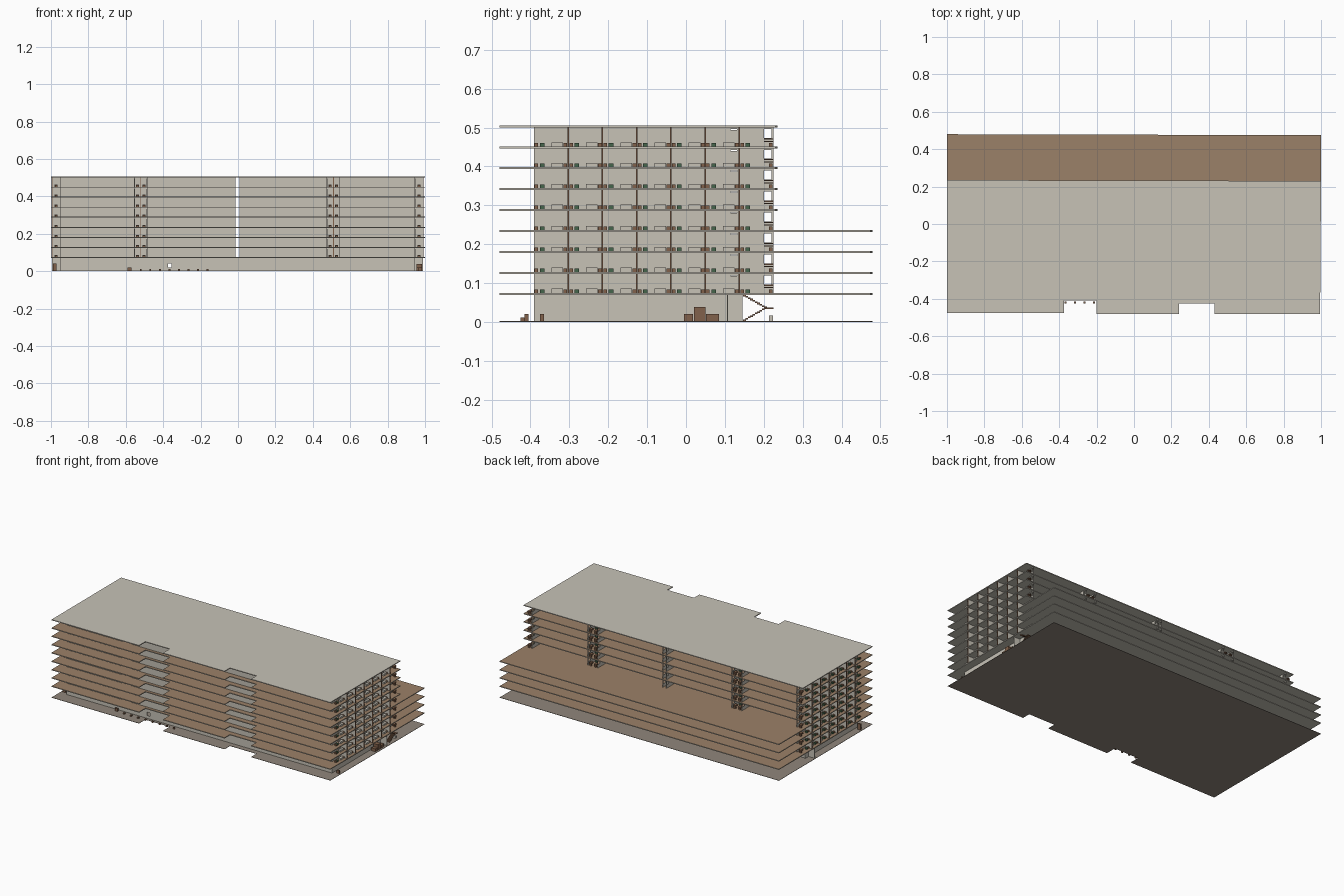
import bpy, bmesh

cube = bpy.data.objects.get("Cube")
if cube:
    bpy.data.objects.remove(cube)


def material(name, rgb):
    m = bpy.data.materials.new(name)
    m.use_nodes = True
    m.diffuse_color = (*rgb, 1)
    m.node_tree.nodes["Principled BSDF"].inputs["Base Color"].default_value = (*rgb, 1)
    return m


beige = material("beige plaster", (.57, .54, .47))
brown = material("brown floor", (.33, .22, .14))
stone = material("ground stone", (.28, .24, .20))
wood = material("dark wood", (.22, .12, .07))
green = material("plant green", (.06, .13, .07))

parts = {}


def box(part, mat, x0, x1, y0, y1, z0, z1):
    """Add one box to the named part."""
    bm = parts.setdefault(part, (bmesh.new(), mat))[0]
    v = [bm.verts.new((x, y, z)) for z in (z0, z1)
         for x, y in ((x0, y0), (x1, y0), (x1, y1), (x0, y1))]
    bm.faces.new(v[3::-1])
    bm.faces.new(v[4:])
    for i in range(4):
        j = (i + 1) % 4
        bm.faces.new((v[i], v[j], v[j + 4], v[i + 4]))


def finish(name, bm, mats):
    mesh = bpy.data.meshes.new(name)
    bm.to_mesh(mesh)
    bm.free()
    for m in mats:
        mesh.materials.append(m)
    ob = bpy.data.objects.new(name, mesh)
    bpy.context.collection.objects.link(ob)


def slab(name, top, thick, back, top_mat, side_mat):
    """Notched floor plate with its own top colour."""
    outline = [(-1, -.475), (-.375, -.475), (-.375, -.41), (-.2, -.41), (-.2, -.48),
               (.24, -.48), (.24, -.425), (.43, -.425), (.43, -.48), (.995, -.48),
               (1, back - .005), (-1, back)]
    bm = bmesh.new()
    base = bm.faces.new([bm.verts.new((x, y, top - thick)) for x, y in outline])
    new = bmesh.ops.extrude_face_region(bm, geom=[base])["geom"]
    bmesh.ops.translate(bm, vec=(0, 0, thick),
                        verts=[g for g in new if isinstance(g, bmesh.types.BMVert)])
    bmesh.ops.recalc_face_normals(bm, faces=bm.faces)
    bm.normal_update()
    for f in bm.faces:
        f.material_index = 1 if f.normal.z > .5 else 0
    finish(name, bm, [side_mat, top_mat])


def cross_wall(part, x, y0, y1, z0, z1, holes=()):
    """Wall along y at x, with rectangular holes (y0, y1, z0, z1) in order."""
    a = y0
    for h0, h1, b, t in holes:
        box(part, beige, x - T, x + T, a, h0, z0, z1)
        box(part, beige, x - T, x + T, h0, h1, t, z1)
        if b > z0:
            box(part, beige, x - T, x + T, h0, h1, z0, b)
        a = h1
    box(part, beige, x - T, x + T, a, y1, z0, z1)


T = .0015                      # half wall thickness
THICK = .005                   # slab thickness
FRONT, REAR, TAIL = -.39, .137, .225
levels = [.075, .129, .182, .236, .291, .344, .398, .451, .505]
fins = [-.303 + .088 * i for i in range(6)]
blocks = [(-.95, -.555), (-.485, -.015), (.01, .475), (.545, .945)]
# Balcony strips: from, to, wall side at which the doors sit
balconies = [(-.995, -.95, 1), (-.555, -.52, -1), (-.52, -.485, 1),
             (.475, .51, -1), (.51, .545, 1), (.945, .99, -1)]

# Floor plates: deep terraces below, shorter plates above
slab("ground_plate", .002, .002, .48, stone, stone)
for i, z in enumerate(levels):
    last = i == len(levels) - 1
    slab("roof_slab" if last else f"floor_slab_{i + 1}", z, THICK,
         .48 if i < 4 else .235, beige if last else brown, beige)

# Apartment storeys
for z, nxt in zip(levels, levels[1:]):
    top = nxt - THICK
    for x0, x1 in blocks:
        box("front_walls", beige, x0, x1, FRONT - T, FRONT + T, z, top)
        box("rear_walls", beige, x0, x1, REAR - T, REAR + T, z, top)
        for x in (x0, x1):
            cross_wall("block_end_walls", x, FRONT, TAIL, z, top,
                       [(.115, .131, z + .004, top - .004),
                        (.2, .22, z + .022, top - .004)])
    for x0, x1, side in balconies:
        wall = x1 if side > 0 else x0
        edge = x0 if side > 0 else x1
        mid = (x0 + x1) / 2
        # Dividing fins with wooden end posts
        for y in fins:
            box("balcony_fins", beige, x0, x1, y - T, y + T, z, top)
            box("fin_posts", wood, edge - .002, edge + .002, y - .002, y + .002, z, top)
        for y in [FRONT - .002] + fins:
            # Door, bench, planter and stools of one bay
            if y < .1:
                box("balcony_doors", beige, wall - .003, wall + .003,
                    y + .062, y + .082, z, top - .006)
                box("benches", beige, mid - .008, mid + .008, y + .046, y + .076, z, z + .011)
            box("planters", green, mid - .007, mid + .007, y + .016, y + .028, z, z + .009)
            for s in (y + .003, y + .077):
                box("stools", wood, mid - .007, mid + .007, s, s + .009, z, z + .009)
        # Railing of the open rear bay
        for h in (.012, .018):
            box("rear_railings", wood, mid - .008, mid + .008, .2, TAIL, z + h, z + h + .003)

# Ground storey
G0, G1 = .002, levels[0] - THICK
for y in (FRONT, REAR):
    for a, b, lo, hi in ((-.95, -.375, G0, G1), (-.355, .945, G0, G1),
                         (-.375, -.355, G0, .02), (-.375, -.355, .042, G1)):
        box("ground_walls", beige, a, b, y - T, y + T, lo, hi)
for x in (-.95, -.605, .945):
    cross_wall("ground_cross_walls", x, FRONT, REAR + .008, G0, G1)
for a, b in ((-.995, -.95), (.945, .99)):
    box("ground_side_screens", beige, a, b, .105, .108, G0, G1)
box("ground_door", beige, .945, .95, .112, .126, G0, .035)

# Reception furniture at the side entrance
for a, b, h in ((-.005, .018, .02), (.02, .05, .038), (.052, .085, .02)):
    box("entrance_furniture", wood, .955, .985, a, b, G0, h)
for x, y, h in ((-.98, -.37, .04), (.975, -.37, .02), (-.58, -.41, .02)):
    box("entrance_cabinets", wood, x - .01, x + .01, y - .005, y + .005, G0, h)
for i in range(8):
    x = -.52 + .051 * i
    box("front_stools", wood, x - .005, x + .005, -.425, -.415, G0, .011)
box("rear_bollard", beige, .96, .975, .213, .224, G0, .017)

# Two-flight outside stair
steps = 10
for i in range(steps):
    y = .147 + .006 * i
    rise = .0034 * i
    for z in (.003 + rise, G1 - .004 - rise):
        box("outside_stair", wood, .955, .98, y, y + .007, z, z + .004)
box("stair_landing", wood, .95, .985, .203, .225, .034, .037)

for name, (bm, mat) in parts.items():
    finish(name, bm, [mat])
